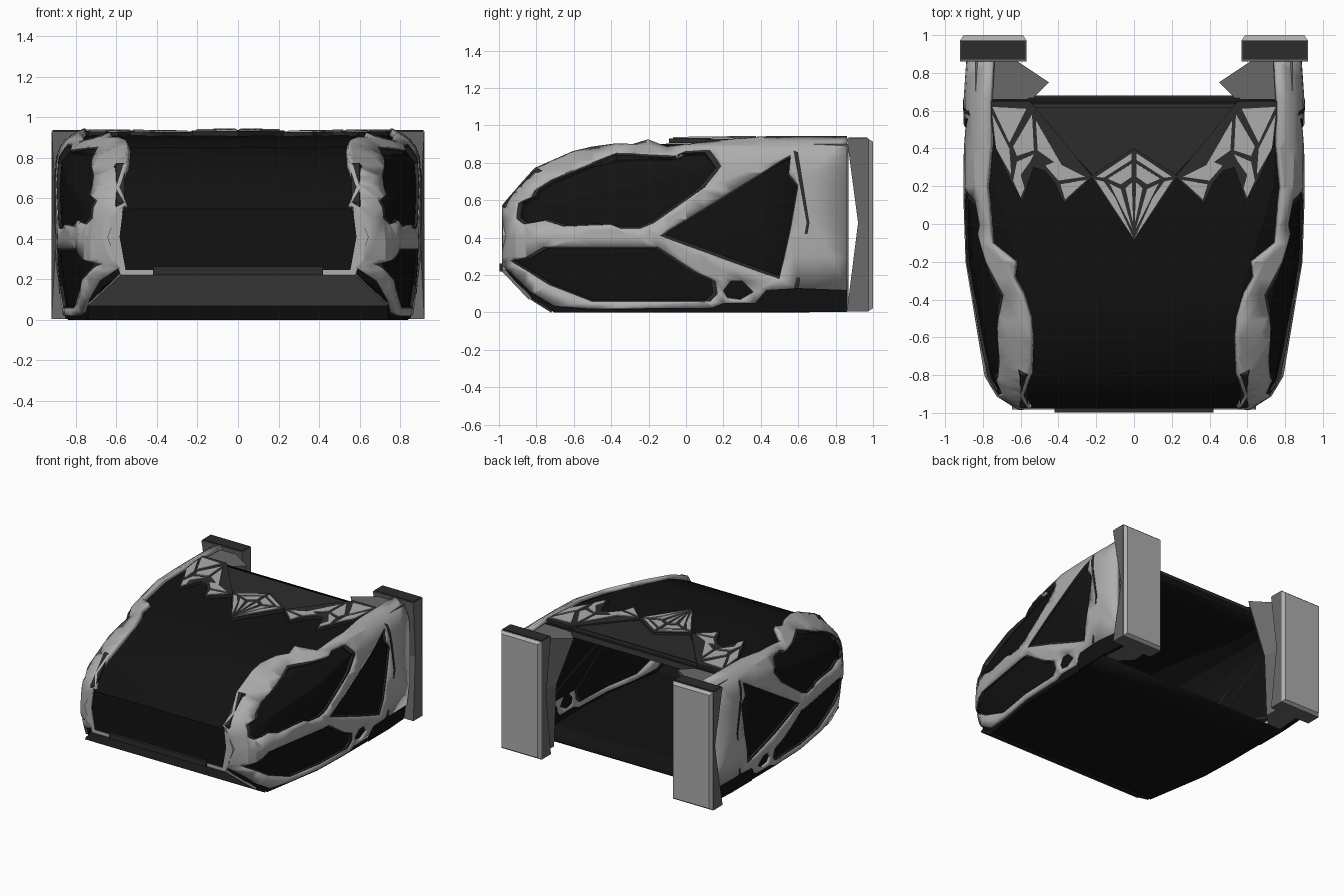
import bpy, bmesh, math
from mathutils import Vector

if "Cube" in bpy.data.objects:
    bpy.data.objects.remove(bpy.data.objects["Cube"])


def material(name, v):
    m = bpy.data.materials.new(name)
    m.diffuse_color = (v, v, v, 1)
    m.use_nodes = True
    m.node_tree.nodes["Principled BSDF"].inputs["Base Color"].default_value = m.diffuse_color
    return m


BLACK, DARK, MID = material("black", .006), material("dark", .025), material("mid_grey", .14)
LIGHT = material("light_grey", .42)


def lerp(t, pts):
    # piecewise linear lookup, clamped at both ends
    if t <= pts[0][0]:
        return pts[0][1]
    for (a, p), (b, q) in zip(pts, pts[1:]):
        if t <= b:
            return p + (q - p) * (t - a) / max(b - a, 1e-6)
    return pts[-1][1]


# Hull form: half width, roof height, belly height, shoulder size along y
WIDTH = [(-.97, .62), (-.9, .73), (-.8, .79), (-.5, .84), (-.2, .89), (.1, .9), (.66, .9), (.88, .885)]
ROOF = [(-.97, .57), (-.8, .76), (-.55, .87), (-.37, .895), (-.1, .92), (.66, .93)]
BELLY = [(-.97, .24), (-.81, .07), (-.7, .005)]
SHOULDER = [(-.97, .07), (-.8, .23), (-.5, .29), (-.2, .25), (.2, .14), (.4, .13)]


def section(y, inset=0):
    w, c = lerp(y, WIDTH) - inset, lerp(y, SHOULDER)
    t, b = lerp(y, ROOF) - inset, lerp(y, BELLY)
    return [(w - c, t), (w - .4 * c, t - .3 * c), (w - .08 * c, t - .8 * c),
            (w, t - 1.5 * c), (w, max(.3, b + .03)), (w - .04, b)]


def side_x(y, z):
    return lerp(z, [(q, p) for p, q in reversed(section(y))])


def top_z(x, y):
    return lerp(x, section(y)[:4])


def finish(name, bm, mat, thick=0, mirror=False, smooth=False):
    me = bpy.data.meshes.new(name)
    bmesh.ops.recalc_face_normals(bm, faces=bm.faces)
    bm.to_mesh(me)
    bm.free()
    ob = bpy.data.objects.new(name, me)
    bpy.context.collection.objects.link(ob)
    me.materials.append(mat)
    if thick:
        m = ob.modifiers.new("thickness", 'SOLIDIFY')
        m.thickness, m.offset = thick, 0
    if mirror:
        ob.modifiers.new("mirror", 'MIRROR')
    if smooth:
        bpy.ops.object.select_all(action='DESELECT')
        ob.select_set(True)
        bpy.context.view_layer.objects.active = ob
        bpy.ops.object.shade_smooth_by_angle(angle=math.radians(25))
    return ob


def plate(name, loops, warp, mat, thick, cuts=((), ()), mirror=True, smooth=False):
    # flat outline with holes, sliced, then bent onto the hull by warp(a, b)
    bm = bmesh.new()
    for loop in loops:
        vs = [bm.verts.new((a, b, 0)) for a, b in loop]
        for i in range(len(vs)):
            bm.edges.new((vs[i - 1], vs[i]))
    bmesh.ops.triangle_fill(bm, use_beauty=True, use_dissolve=False, edges=bm.edges[:], normal=(0, 0, 1))
    for axis in (0, 1):
        for c in cuts[axis]:
            n = Vector((1 - axis, axis, 0))
            bmesh.ops.bisect_plane(bm, geom=bm.verts[:] + bm.edges[:] + bm.faces[:],
                                   plane_co=n * c, plane_no=n, dist=1e-5)
    for v in bm.verts:
        v.co = warp(v.co.x, v.co.y)
    return finish(name, bm, mat, thick, mirror, smooth)


def loft(name, rings, mat, caps=(True, True), **kw):
    bm = bmesh.new()
    vs = [[bm.verts.new(p) for p in r] for r in rings]
    n = len(vs[0])
    for a, b in zip(vs, vs[1:]):
        for i in range(n):
            bm.faces.new((a[i - 1], a[i], b[i], b[i - 1]))
    for r, on in zip((vs[0], vs[-1]), caps):
        if on:
            bm.faces.new(r)
    return finish(name, bm, mat, **kw)


def box(name, x0, x1, y0, y1, z0, z1, mat, mirror=False):
    ring = lambda z: [(x0, y0, z), (x1, y0, z), (x1, y1, z), (x0, y1, z)]
    return loft(name, [ring(z0), ring(z1)], mat, mirror=mirror)


# Dark inner shell, open at the rear
rings = []
for y in (-.97, -.9, -.81, -.7, -.55, -.37, -.2, -.1, .1, .2, .4, .66):
    s = section(y, .025)
    rings.append([(x, y, z) for x, z in s] + [(-x, y, z) for x, z in reversed(s)])
loft("inner_shell", rings, BLACK, caps=(True, False), thick=.016, smooth=True)

# Grey side frame with its windows, wrapped over the shoulder
upper_edge = [(.86, .76), (.63, .76), (.41, .755), (.25, .785), (.1, .78), (-.1, .765), (-.2, .64), (-.28, .65),
              (-.37, .6), (-.5, .56), (-.6, .55), (-.7, .55), (-.8, .55), (-.88, .56), (-.97, .56)]
outline = [(y, top_z(x, y)) for y, x in upper_edge]
outline += [(-.97, .26), (-.82, .11), (-.7, .035), (-.5, .02), (.14, .025), (.2, .05), (.37, .05), (.43, .12),
            (.6, .13), (.86, .12)]
upper_window = [(-.9, .5), (-.89, .58), (-.82, .61), (-.8, .65), (-.72, .7), (-.55, .77), (-.37, .84), (-.05, .83),
                (0, .855), (.13, .86), (.19, .78), (.1, .67), (-.17, .48), (-.24, .45), (-.35, .45), (-.4, .47),
                (-.65, .46), (-.75, .49), (-.86, .47)]
lower_window = [(-.93, .28), (-.84, .3), (-.76, .35), (-.15, .35), (.05, .22), (.16, .17), (.17, .1), (.13, .06),
                (-.5, .06), (-.73, .15), (-.82, .21)]
rear_window = [(-.14, .41), (.56, .84), (.55, .74), (.6, .68), (.56, .45), (.5, .18)]
vent = [(.2, .12), (.24, .17), (.3, .17), (.36, .11), (.29, .07), (.22, .08)]
CUTS = ([-.93, -.9, -.85, -.8, -.7, -.6, -.5, -.37, -.28, -.2, -.1, 0, .1, .2, .4, .66],
        [.3, .4, .5, .55, .6, .65, .7, .75, .8, .84, .88, .905])
wrap = lambda out: (lambda y, z: Vector((side_x(y, z) - .015 + out, y, z)))
plate("side_frame", [outline, upper_window, lower_window, rear_window, vent], wrap(0), LIGHT, .034, CUTS,
      smooth=True)


# Dark rims round the windows
def rim(loop, k):
    cx = sum(p[0] for p in loop) / len(loop)
    cz = sum(p[1] for p in loop) / len(loop)
    return [(cx + (a - cx) * k, cz + (b - cz) * k) for a, b in loop]


for n, w in (("upper", upper_window), ("lower", lower_window), ("rear", rear_window)):
    plate(n + "_window_rim", [w, rim(w, .95)], wrap(-.004), DARK, .03, CUTS)

# Seam line and dark lower skirt by the rear post
plate("rear_seam", [[(.575, .86), (.6, .85), (.66, .48), (.6, .13), (.58, .13), (.645, .48)]],
      wrap(.003), DARK, .036, ([], [.6, .7, .8]))
plate("rear_skirt", [[(.4, .005), (.86, .005), (.86, .13), (.4, .13)]], wrap(-.008), BLACK, .03, ([.66], []))

# Front chin, frame corners, bumper lip and cheek strips
plate("chin", [[(-.58, .225), (.58, .225), (.74, .075), (-.74, .075)]],
      lambda x, z: Vector((x, -.985 + (.235 - z) * .95, z)), MID, .02, mirror=False)
plate("chin_underside", [[(-.74, .075), (.74, .075), (.74, .005), (-.74, .005)]],
      lambda x, z: Vector((x, -.83 + (.075 - z) * 1.6, z)), DARK, .012, mirror=False)
plate("front_corner", [[(.42, .22), (.58, .22), (.645, .41), (.6, .52), (.565, .57), (.585, .41), (.555, .245), (.42, .245)]],
      lambda x, z: Vector((x, -.972, z)), LIGHT, .02)
box("bumper_lip", -.42, .42, -.998, -.96, .22, .262, DARK)
cheek = []
for y, z in ((-.97, .4), (-.975, .58), (-.8, .775)):
    cheek.append([(.56, y, z), (.6, y, z), (.62, y + .05, z - .03), (.56, y + .05, z - .03)])
loft("cheek_strip", cheek, DARK, mirror=True)

# Roof: trapezoid slab and rear edge band
roof = lambda h: (lambda x, y: Vector((x, y, top_z(x, y) - .018 + h)))
plate("roof_slab", [[(-.55, .62), (.55, .62), (.22, .26), (0, .4), (-.22, .26)]], roof(.004), DARK, .016,
      mirror=False)
loft("roof_rear_band", [[(x, .61, .918), (x, .665, .905), (x, .68, .87), (x, .61, .87)] for x in (-.56, .56)], DARK)

# Roof ornaments: dark backing with light facets on each side
plate("corner_backing", [[(.55, .65), (.77, .65), (.74, .42), (.66, .24), (.59, .12), (.56, .22), (.53, .3),
                          (.47, .28), (.42, .22), (.37, .11), (.22, .25)]], roof(.012), DARK, .02)
corner_facets = [
    [(.57, .61), (.75, .62), (.66, .43)],
    [(.54, .58), (.64, .41), (.62, .36), (.53, .39)],
    [(.52, .55), (.51, .39), (.44, .34), (.37, .29)],
    [(.42, .33), (.26, .25), (.40, .23), (.47, .31)],
    [(.25, .235), (.39, .21), (.365, .13)],
    [(.53, .37), (.62, .33), (.64, .23), (.60, .14), (.58, .19), (.6, .26), (.55, .33)],
    [(.75, .58), (.66, .40), (.65, .26), (.73, .4)]]
for i, f in enumerate(corner_facets):
    plate("corner_facet_%d" % (i + 1), [f], roof(.02), LIGHT, .018)
plate("diamond_backing", [[(0, .4), (.23, .255), (0, -.09), (-.23, .255)]], roof(.016), DARK, .026, mirror=False)
diamond_facets = [
    [(.012, .375), (.2, .25), (.16, .245), (.012, .34)],
    [(.012, .32), (.14, .24), (.07, .21), (.012, .25)],
    [(.005, -.07), (.205, .235), (.16, .225), (.1, .14)],
    [(.008, -.03), (.13, .215), (.07, .185)],
    [(.004, 0), (.045, .19), (.012, .22)]]
for i, f in enumerate(diamond_facets):
    plate("diamond_facet_%d" % (i + 1), [f], roof(.027), LIGHT, .018)

# Rear posts with a waisted leading edge, their end plates and inner gussets
post = []
for z, y, x in ((.005, .86, .92), (.48, .92, .895), (.93, .86, .92)):
    post.append([(.57, y, z), (x, y, z), (.92, .975, z), (.57, .975, z)])
loft("rear_post", post, MID, mirror=True)
box("post_cap", .575, .915, .87, .97, .925, .936, DARK, mirror=True)
end = []
for y, d in ((.972, 0), (1.0, .018)):
    end.append([(.57 + d, y, .005 + d), (.92 - d, y, .005 + d), (.92 - d, y, .93 - d), (.57 + d, y, .93 - d)])
loft("post_end_plate", end, LIGHT, mirror=True)
gusset = []
for z, x in ((.01, .62), (.5, .6), (.9, .45)):
    gusset.append([(.84, .64, z), (x + .1, .65, z), (x, .75, z), (.63, .87, z), (.84, .87, z)])
loft("post_gusset", gusset, MID, mirror=True)
